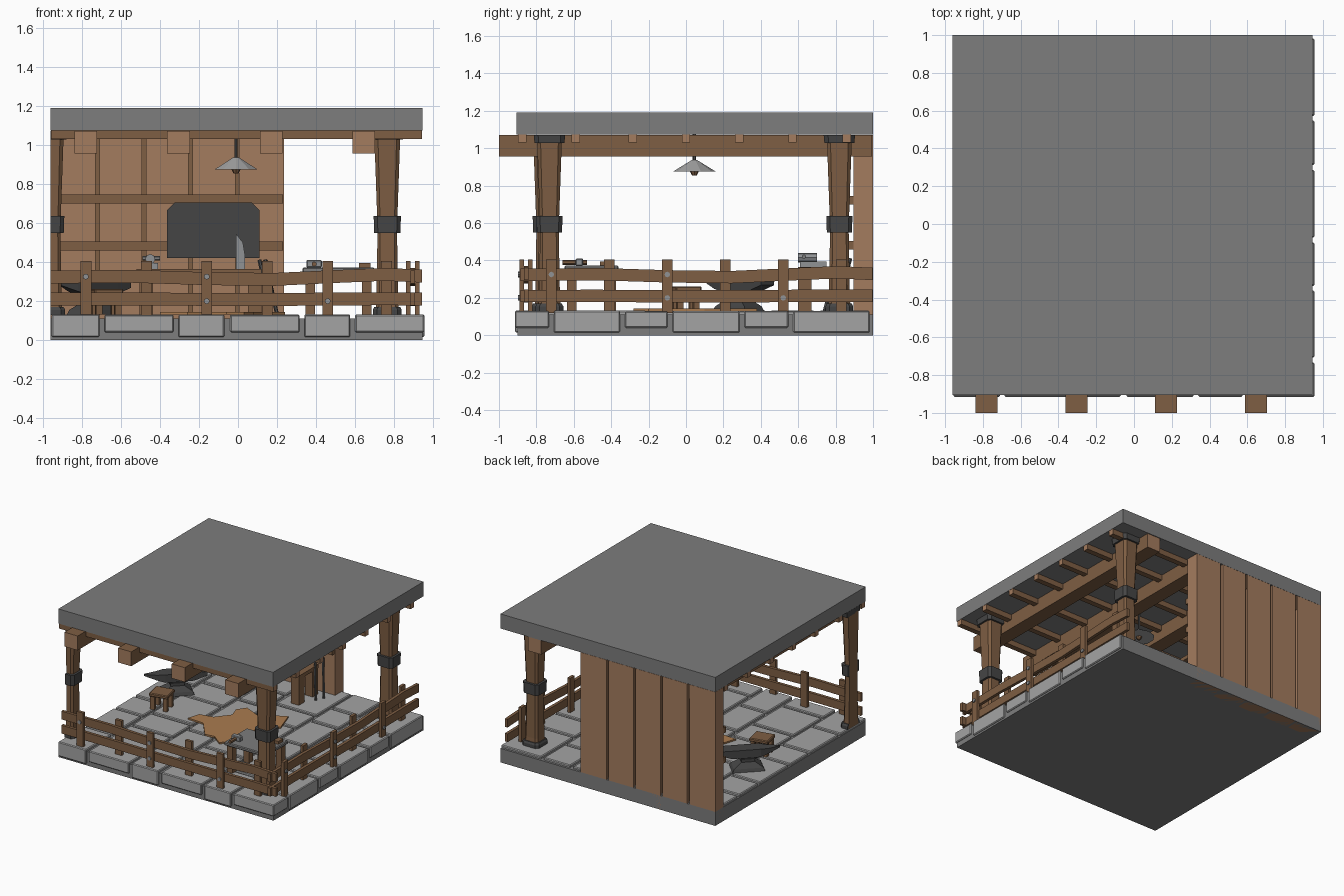
import bpy, bmesh, math, random
from mathutils import Vector, Matrix

if "Cube" in bpy.data.objects:
    bpy.data.objects.remove(bpy.data.objects["Cube"])
random.seed(4)

def mat(name, r, g, b):
    m = bpy.data.materials.new(name)
    m.diffuse_color = (r, g, b, 1)
    m.use_nodes = True
    m.node_tree.nodes["Principled BSDF"].inputs["Base Color"].default_value = m.diffuse_color
    return m

SLATE = mat("slate grey", .205, .205, .205)
STONE = mat("light stone", .37, .37, .37)
IRON = mat("dark iron", .06, .06, .06)
STEEL = mat("steel", .28, .29, .30)
WOOD = mat("dark wood", .21, .112, .056)
PLANK = mat("light wood", .37, .20, .112)
HIDE = mat("tan hide", .40, .20, .08)

def finish(name, bm, material, end_axis=None, bevel=0):
    """Turn a bmesh into an object; end_axis paints the end grain light."""
    if bevel:
        bmesh.ops.bevel(bm, geom=bm.edges[:], offset=bevel, segments=1, affect='EDGES')
    bmesh.ops.recalc_face_normals(bm, faces=bm.faces[:])
    me = bpy.data.meshes.new(name)
    me.materials.append(material)
    if end_axis is not None:
        me.materials.append(PLANK)
        for f in bm.faces:
            f.material_index = int(abs(f.normal[end_axis]) > .9)
    bm.to_mesh(me)
    bm.free()
    ob = bpy.data.objects.new(name, me)
    bpy.context.collection.objects.link(ob)
    return ob

def loft(name, rings, material, clip_x=None, xf=None, **kw):
    """Skin a list of equal-length point rings and cap both ends."""
    bm = bmesh.new()
    rows = [[bm.verts.new(p) for p in r] for r in rings]
    n = len(rows[0])
    for a, b in zip(rows, rows[1:]):
        for i in range(n):
            bm.faces.new((a[i], a[(i+1) % n], b[(i+1) % n], b[i]))
    bm.faces.new(rows[0][::-1])
    bm.faces.new(rows[-1])
    if clip_x is not None:
        bmesh.ops.bisect_plane(bm, geom=bm.verts[:]+bm.edges[:]+bm.faces[:], plane_co=(clip_x, 0, 0),
                               plane_no=(1, 0, 0), clear_inner=True)
        bmesh.ops.holes_fill(bm, edges=[e for e in bm.edges if e.is_boundary])
    if xf is not None:
        bmesh.ops.transform(bm, matrix=xf, verts=bm.verts[:])
    return finish(name, bm, material, **kw)

def box(name, x0, x1, y0, y1, z0, z1, material, **kw):
    q = [(x0, y0), (x1, y0), (x1, y1), (x0, y1)]
    return loft(name, [[(x, y, z) for x, y in q] for z in (z0, z1)], material, **kw)

def prism(name, pts, d0, d1, f, material, **kw):
    """Extrude outline pts (u, v) from d0 to d1; f maps (u, v, d) to xyz."""
    return loft(name, [[f(u, v, d) for u, v in pts] for d in (d0, d1)], material, **kw)

def rod(name, a, b, r, material, n=6, r2=None):
    a, b = Vector(a), Vector(b)
    bm = bmesh.new()
    m = Matrix.Translation((a+b)/2) @ (b-a).to_track_quat('Z', 'Y').to_matrix().to_4x4()
    bmesh.ops.create_cone(bm, cap_ends=True, segments=n, radius1=r, radius2=r if r2 is None else r2,
                          depth=(b-a).length, matrix=m)
    return finish(name, bm, material)

# --- base slab, roof slab
box("base_slab", -.96, .945, -.90, 1, 0, .112, SLATE)
box("roof_slab", -.96, .945, -.905, 1, 1.073, 1.19, SLATE)

# --- paving stones, edge stones hang over the front and right sides
cols = [(-.955, -.71), (-.685, -.33), (-.305, -.07), (-.04, .315), (.34, .575), (.60, .955)]
breaks = [-.915, -.72, -.34, -.085, .30, .56, .995]
for i, (x0, x1) in enumerate(cols):
    shift = 0 if i == 5 else (.14 if i % 2 == 0 else -.03)
    ys = [breaks[0]] + [y + shift for y in breaks[1:-1]] + [breaks[-1]]
    for j, (y0, y1) in enumerate(zip(ys, ys[1:])):
        edge = j == 0 or i == 5
        low = (.015 if (i+j) % 2 == 0 else .04) if edge else .09
        box("paving_stone", x0, x1, y0 + (.013 if j else 0), y1 - .013, low,
            .132 - random.random()*.004, STONE, bevel=.006)

# --- roof beams (front to back) and purlins (side to side)
for x in (-.78, -.305, .17, .645):
    box("roof_beam", x-.058, x+.058, -1, .995, .957, 1.072, WOOD, end_axis=1)
for y in (-.875, -.59, -.285, 0, .285, .57, .86):
    box("purlin", -.958, .943, y-.022, y+.022, 1.03, 1.073, WOOD, end_axis=0)

# --- corner posts with iron foot, band and cap
def chamfered(cx, cy, h, z):
    c = h*.72
    return [(cx+x, cy+y, z) for x, y in
            ((h, -c), (h, c), (c, h), (-c, h), (-h, c), (-h, -c), (-c, -h), (c, -h))]

def post(cx, cy):
    def part(name, prof, m):
        loft(name, [chamfered(cx, cy, h, z) for z, h in prof], m, clip_x=-.96)
    part("post_shaft", [(.13, .062), (.2, .056), (.55, .05), (.635, .052), (1.035, .066)], WOOD)
    part("post_foot", [(.128, .074), (.155, .074), (.17, .066)], IRON)
    part("post_band", [(.55, .067), (.637, .07)], IRON)
    part("post_cap", [(1.028, .08), (1.072, .084)], IRON)

post(.765, -.73)
post(.765, .82)
post(-.96, -.75)

# --- back wall of planks with rails
box("wall_backing", -.955, .225, .915, .98, .1, 1.072, WOOD)
for i in range(5):
    x = -.96 + i*.239
    box("wall_plank", x + (.01 if i else 0), x + .239 - (.01 if i < 4 else 0), .895, 1, .0, 1.072, PLANK)
for z0, z1 in ((.70, .745), (.46, .505)):
    box("wall_rail", -.96, .23, .865, .9, z0, z1, WOOD)
board = [(-.365, .42), (.11, .42), (.11, .665), (.07, .705), (-.325, .705), (-.365, .665)]
prism("tool_board", board, .845, .866, lambda u, v, d: (u, d, v), IRON)

# --- fences: u runs along, d runs outward
wave = [(0, 0), (.22, .004), (.42, -.008), (.6, -.012), (.78, .004), (.9, .014), (1, .005)]
def fence(posts, u0, u1, f):
    for base, amp in ((.177, .15), (.29, 1)):
        lo = [(u0 + t*(u1-u0), base + w*amp) for t, w in wave]
        prism("fence_rail", lo + [(u, z+.066) for u, z in lo[::-1]], -.012, .012, f, WOOD)
    for i, u in enumerate(posts):
        d = .023 if i % 2 == 0 else -.023
        prism("fence_post", [(u-.028, .12), (u+.028, .12), (u+.028, .405), (u-.028, .405)],
              d-.012, d+.012, f, WOOD)
        for z in ((), (.325,), (.325, .2), (.2,))[(1, 0, 2, 0, 3, 0)[i]]:
            rod("fence_bolt", f(u, z, .03), f(u, z, .043), .015, STEEL, 8)

fence([-.78, -.47, -.16, .15, .46, .76], -.96, .943, lambda u, v, d: (u, -.855-d, v))
fence([-.72, -.41, -.10, .21, .52, .83], -.885, .998, lambda u, v, d: (.895+d, u, v))

# --- hanging lamp
rod("lamp_stem", (-.01, .045, .92), (-.01, .045, 1.075), .009, IRON)
rod("lamp_shade", (-.01, .045, .875), (-.01, .045, .937), .115, STONE, 10, .014)
rod("lamp_bulb", (-.01, .045, .853), (-.01, .045, .88), .012, WOOD, 8, .026)

# --- anvil set diagonally, horn toward the front left
xf = Matrix.Translation((-.74, .28, 0)) @ Matrix.Rotation(math.radians(45), 4, 'Z')
def rect(a, b, z):
    return [(-a, -b, z), (a, -b, z), (a, b, z), (-a, b, z)]
loft("anvil_base", [rect(.12, .075, .13), rect(.11, .065, .155), rect(.05, .036, .195),
                    rect(.05, .036, .215), rect(.1, .05, .245)], IRON, xf=xf)
def slab(u, b, z0, z1):
    return [(u, -b, z0), (u, b, z0), (u, b, z1), (u, -b, z1)]
loft("anvil_top", [slab(-.24, .006, .28, .292), slab(-.15, .036, .25, .292), slab(-.09, .052, .235, .298),
                   slab(.12, .052, .235, .298), slab(.22, .05, .268, .298)], IRON, xf=xf)

# --- stool
xf = Matrix.Translation((-.675, 0, 0)) @ Matrix.Rotation(math.radians(12), 4, 'Z')
box("stool_seat", -.075, .075, -.07, .07, .235, .262, WOOD, xf=xf, bevel=.006)
for sx in (-1, 1):
    for sy in (-1, 1):
        box("stool_leg", sx*.05-.016, sx*.05+.016, sy*.045-.016, sy*.045+.016, .13, .24, WOOD, xf=xf)

# --- hide rug
hide = [(-.40, -.06), (-.26, -.07), (-.14, -.22), (-.06, -.21), (.03, -.28), (.08, -.2), (.06, -.08), (.14, .1),
        (.24, .2), (.18, .38), (.06, .32), (-.02, .27), (-.15, .33), (-.2, .26), (-.17, .17), (-.26, .06), (-.37, .04)]
prism("hide_rug", hide, .13, .143, lambda u, v, d: (u, v, d), HIDE)

# --- front work table with hammer
box("table_top", .33, .70, -.65, -.36, .345, .372, SLATE, bevel=.006)
for x in (.37, .66):
    for y in (-.61, -.40):
        box("table_leg", x-.025, x+.025, y-.025, y+.025, .13, .346, WOOD)
box("hammer_head", .35, .43, -.59, -.55, .372, .41, STEEL, bevel=.005)
rod("hammer_handle", (.39, -.66, .39), (.39, -.53, .39), .013, WOOD)
box("table_block", .62, .68, -.46, -.40, .372, .395, WOOD)

# --- back workbench with vise and blade
box("bench_top", -.52, .12, .60, .85, .335, .365, WOOD)
for x in (-.47, .085):
    for y in (.635, .81):
        box("bench_leg", x-.035, x+.035, y-.035, y+.035, .13, .336, WOOD)
box("vise_base", -.48, -.41, .61, .75, .365, .395, STEEL)
rod("vise_jaw", (-.45, .60, .415), (-.45, .70, .415), .026, STEEL, 8)
rod("vise_bar", (-.49, .63, .42), (-.40, .63, .42), .012, SLATE)
blade = [(-.01, .365), (.035, .365), (.037, .43), (.025, .5), (-.01, .545)]
prism("blade", blade, .80, .815, lambda u, v, d: (u, d, v), STEEL)

# --- iron rods leaning by the bench
for x, y in ((.17, .74), (.20, .80)):
    rod("iron_rod", (x, y, .13), (x-.06, y+.08, .41), .01, IRON)
